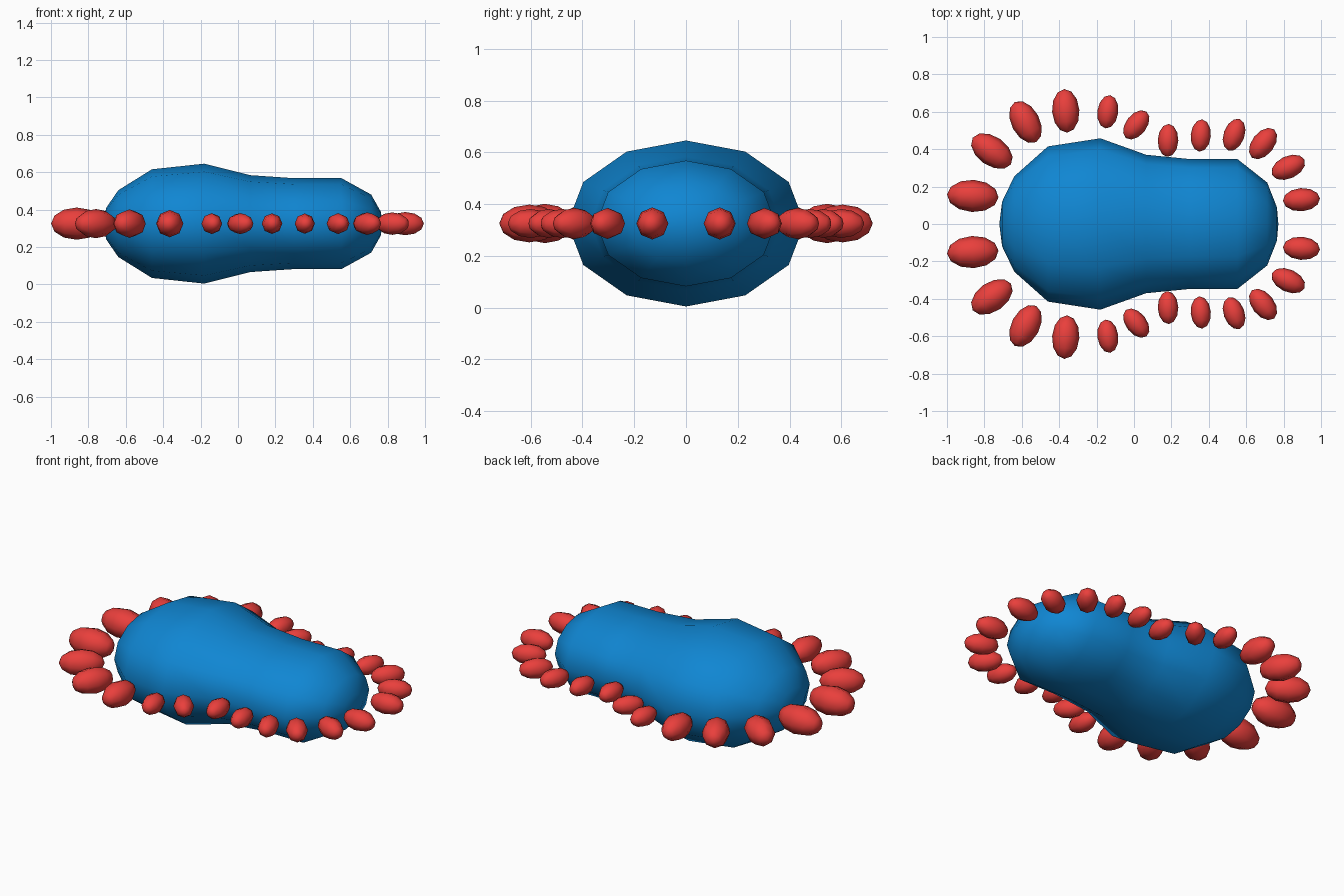
import bpy, bmesh, math
from mathutils import Matrix

if "Cube" in bpy.data.objects:
    bpy.data.objects.remove(bpy.data.objects["Cube"])

ZC = 0.325  # height of the centre plane


def material(name, rgb):
    m = bpy.data.materials.new(name)
    m.diffuse_color = (*rgb, 1)
    m.use_nodes = True
    m.node_tree.nodes["Principled BSDF"].inputs["Base Color"].default_value = m.diffuse_color
    return m


def add_object(name, bm, mat):
    bmesh.ops.recalc_face_normals(bm, faces=bm.faces)
    for f in bm.faces:
        f.smooth = True
    me = bpy.data.meshes.new(name)
    bm.to_mesh(me)
    bm.free()
    me.materials.append(mat)
    ob = bpy.data.objects.new(name, me)
    bpy.context.collection.objects.link(ob)
    return ob


blue = material("blue", (0.005, 0.24, 0.65))
red = material("red", (0.82, 0.05, 0.045))

# Body: 12-sided elliptical rings along x, closed by a point at each end
profile = [(-0.705, 0.12), (-0.64, 0.255), (-0.46, 0.415), (-0.18, 0.458),
           (0.065, 0.37), (0.30, 0.347), (0.553, 0.347), (0.712, 0.222),
           (0.764, 0.09)]
SIDES = 12
bm = bmesh.new()
rings = []
for x, r in profile:
    rings.append([bm.verts.new((x, r * math.cos(a), ZC + 0.7 * r * math.sin(a)))
                  for a in (2 * math.pi * k / SIDES for k in range(SIDES))])
tips = [bm.verts.new((x, 0, ZC)) for x in (-0.72, 0.772)]
for k in range(SIDES):
    n = (k + 1) % SIDES
    for a, b in zip(rings, rings[1:]):
        bm.faces.new((a[k], a[n], b[n], b[k]))
    bm.faces.new((tips[0], rings[0][n], rings[0][k]))
    bm.faces.new((tips[1], rings[-1][k], rings[-1][n]))
add_object("body", bm, blue)

# Ring of beads: x, y, outward angle in degrees, thickness radius
beads = [(-0.862, 0.15, 177, 0.086), (-0.76, 0.39, 145, 0.078),
         (-0.58, 0.545, 118, 0.076), (-0.365, 0.605, 94, 0.073),
         (-0.14, 0.60, 82, 0.056), (0.012, 0.53, 52, 0.056),
         (0.182, 0.447, 88, 0.055), (0.357, 0.473, 85, 0.054),
         (0.535, 0.477, 70, 0.056), (0.69, 0.43, 52, 0.060),
         (0.825, 0.303, 25, 0.060), (0.895, 0.13, 4, 0.062)]
for side, s in (("back", 1), ("front", -1)):
    for i, (x, y, ang, r) in enumerate(beads):
        bm = bmesh.new()
        bmesh.ops.create_uvsphere(bm, u_segments=8, v_segments=6, radius=r)
        # stretch along the pole, lay it flat and turn it outward
        place = (Matrix.Translation((x, s * y, ZC))
                 @ Matrix.Rotation(math.radians(s * ang), 4, 'Z')
                 @ Matrix.Rotation(math.radians(90), 4, 'Y')
                 @ Matrix.Diagonal((1, 1, 1.6, 1)))
        bm.transform(place)
        add_object(f"bead_{side}_{i + 1}", bm, red)
